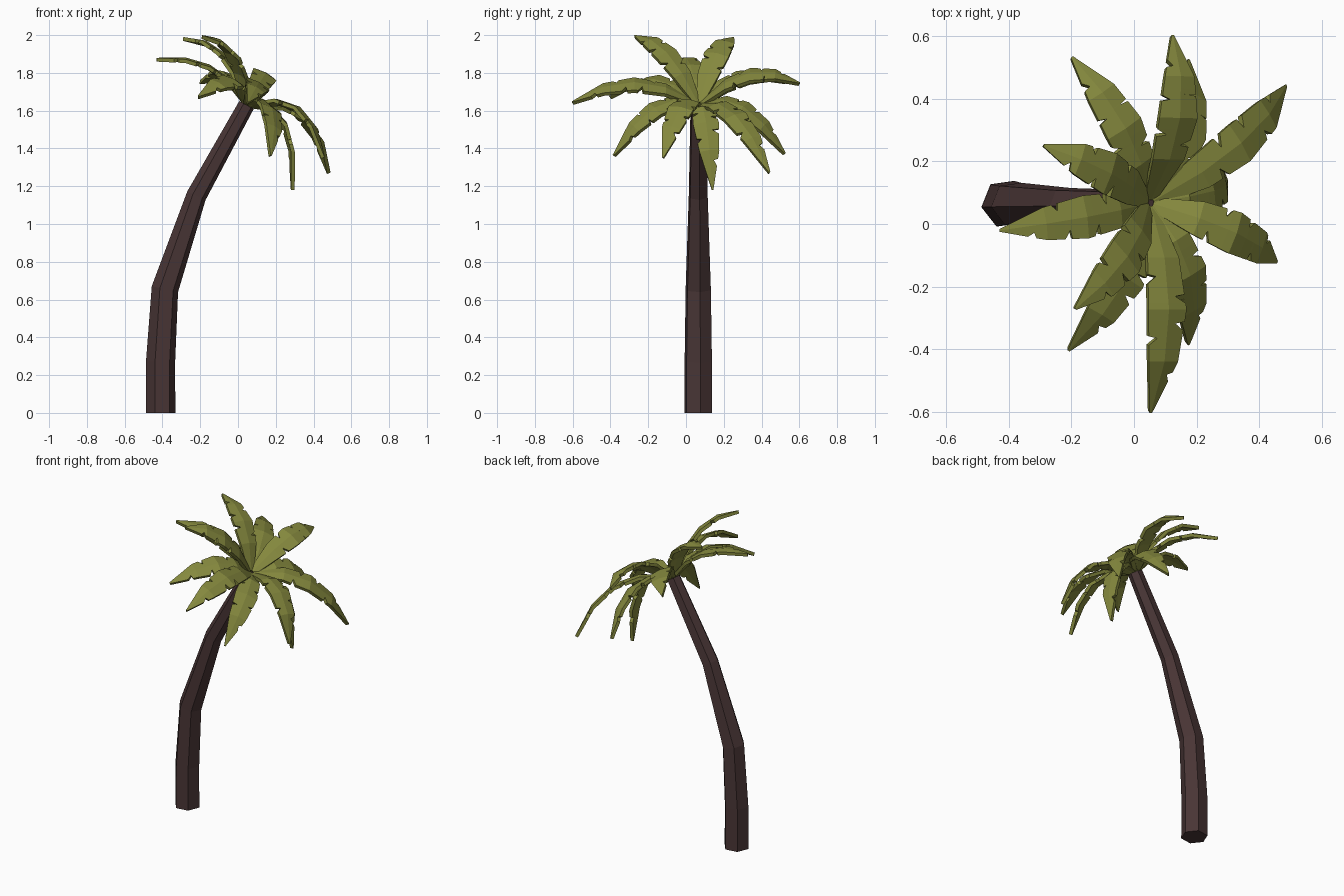
import bpy, bmesh, math, random
from mathutils import Vector

if "Cube" in bpy.data.objects:
    bpy.data.objects.remove(bpy.data.objects["Cube"])

random.seed(4)


def material(name, rgb):
    m = bpy.data.materials.new(name)
    m.diffuse_color = (*rgb, 1)
    m.use_nodes = True
    m.node_tree.nodes["Principled BSDF"].inputs["Base Color"].default_value = m.diffuse_color
    return m


BARK = material("dark bark", (0.066, 0.036, 0.036))
LEAF = material("olive leaf", (0.235, 0.25, 0.048))


def finish(bm, name, mat):
    bmesh.ops.recalc_face_normals(bm, faces=bm.faces[:])
    me = bpy.data.meshes.new(name)
    bm.to_mesh(me)
    bm.free()
    me.materials.append(mat)
    ob = bpy.data.objects.new(name, me)
    bpy.context.collection.objects.link(ob)
    return ob


# Trunk: tilted hexagonal rings along a bent path (x, z, radius, tilt)
bm = bmesh.new()
rings = []
for x, z, r, tilt in [(-0.41, 0, 0.079, 0), (-0.41, 0.27, 0.078, 0.03),
                      (-0.387, 0.655, 0.072, 0.22), (-0.22, 1.15, 0.054, 0.45),
                      (0.045, 1.63, 0.044, 0.5)]:
    ring = []
    for i in range(6):
        a = math.radians(8 + 60 * i)
        u, v = r * math.cos(a), r * math.sin(a)
        ring.append(bm.verts.new((x + u * math.cos(tilt), 0.065 + v,
                                  z - u * math.sin(tilt))))
    rings.append(ring)
for lo, hi in zip(rings, rings[1:]):
    for i in range(6):
        j = (i + 1) % 6
        bm.faces.new((lo[i], lo[j], hi[j], hi[i]))
bm.faces.new(rings[0])
bm.faces.new(rings[-1])
finish(bm, "trunk", BARK)

# Crown: the fronds fan out around the leaning trunk's axis
AXIS = Vector((0.48, 0, 0.877)).normalized()
CROWN = Vector((0.05, 0.068, 1.635))
PROFILE = [(0, 0.02), (0.25, 0.056), (0.5, 0.068), (0.75, 0.052), (1, 0.003)]


def half_width(t):
    for (a, wa), (b, wb) in zip(PROFILE, PROFILE[1:]):
        if t <= b:
            return wa + (wb - wa) * (t - a) / (b - a)
    return PROFILE[-1][1]


def frond(name, tip, rise):
    tip = Vector(tip)
    span = tip - CROWN
    radial = (span - AXIS * span.dot(AXIS)).normalized()
    side = AXIS.cross(radial)
    start = CROWN + radial * 0.015

    def knot(t):
        return start.lerp(tip, t) + AXIS * (4 * rise * t * (1 - t))

    def spine(t):  # four straight segments
        k = min(int(t * 4), 3)
        return knot(k / 4).lerp(knot((k + 1) / 4), t * 4 - k)

    # stations along the blade, with slanted V notches on both edges
    stations = {t: [w, w] for t, w in PROFILE}
    for s, places in ((0, (0.36, 0.66)), (1, (0.43, 0.6, 0.81))):
        for p in places:
            c = p + random.uniform(-0.025, 0.025)
            depth = random.uniform(0.4, 0.6)
            for t, f in ((c - 0.022, 1), (c - 0.012, depth), (c + 0.022, 1)):
                w = half_width(t)
                stations.setdefault(t, [w, w])[s] = w * f
    bm = bmesh.new()
    rows = []
    for t in sorted(stations):
        p = spine(t)
        left, right = stations[t]
        rows.append([bm.verts.new(p + side * w - AXIS * (0.14 * abs(w)))
                     for w in (-left, 0, right)])
    for a, b in zip(rows, rows[1:]):
        for i in (0, 1):
            bm.faces.new((a[i], a[i + 1], b[i + 1], b[i]))
    ob = finish(bm, name, LEAF)
    mod = ob.modifiers.new("thickness", 'SOLIDIFY')
    mod.thickness = 0.02
    mod.offset = 0


TIPS = [((0.12, 0.60, 1.74), 0.12), ((-0.20, 0.53, 1.75), 0.10),
        ((-0.29, 0.25, 1.98), 0.10), ((-0.43, -0.02, 1.87), 0.09),
        ((-0.19, -0.27, 1.99), 0.10), ((-0.21, -0.40, 1.67), 0.12),
        ((0.05, -0.60, 1.64), 0.12), ((0.17, -0.38, 1.36), 0.13),
        ((0.45, -0.12, 1.35), 0.14), ((0.29, 0.14, 1.18), 0.15),
        ((0.48, 0.44, 1.27), 0.14), ((0.17, 0.52, 1.37), 0.13)]
for n, (tip, rise) in enumerate(TIPS):
    frond(f"frond_{n + 1}", tip, rise)
